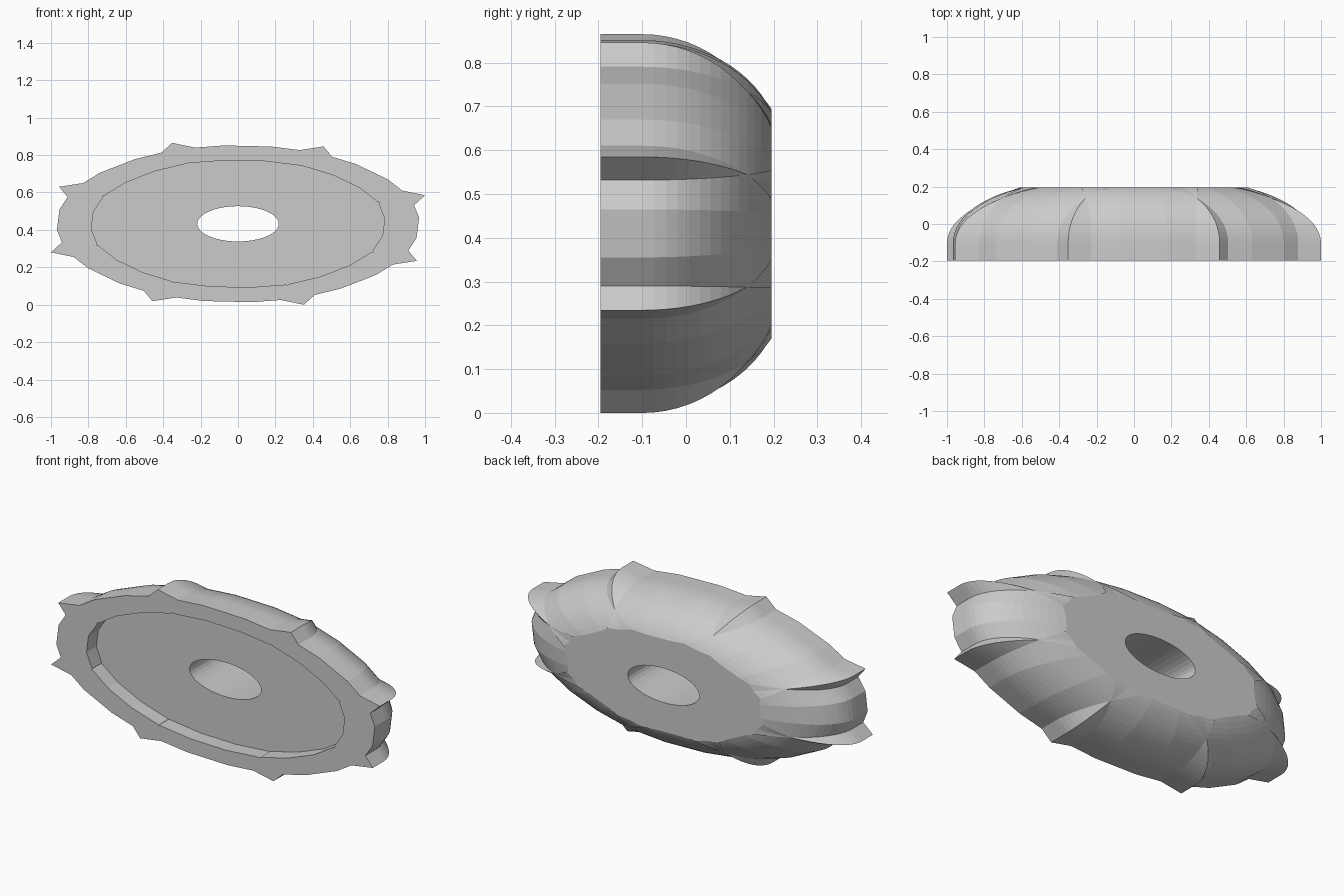
import bpy, bmesh, math
from mathutils import Vector

if "Cube" in bpy.data.objects:
    bpy.data.objects.remove(bpy.data.objects["Cube"])

TEETH, SQUASH, PHASE = 8, 0.4327, math.radians(19.4)
CENTER_Z, HALF_Y = 0.4325, 0.195
CURVE_START, MAX_INSET = -0.10, 0.375
STEPS, RECESS = 14, 0.085
ARC = (HALF_Y - CURVE_START) / 0.315     # part of a full quarter ellipse that is used


def polar(r, deg):
    a = math.radians(deg) + PHASE
    return Vector((r * math.cos(a), r * math.sin(a)))


# toothed outline, as a round gear before squashing: tip, valley, two arc points, valley
outline = []
for t in range(TEETH):
    for r, off in ((1.06, 0), (0.969, 5.7), (0.971, 15), (0.971, 30), (0.969, 39.3)):
        outline.append(polar(r, t * 45 + off))
N = len(outline)


def inset(d):
    """Move every edge of the outline inward by d (mitred corners)."""
    pts = []
    for i, p in enumerate(outline):
        e1 = (p - outline[i - 1]).normalized()
        e2 = (outline[(i + 1) % N] - p).normalized()
        n1, n2 = Vector((-e1.y, e1.x)), Vector((-e2.y, e2.x))
        pts.append(p + (n1 + n2) * (d / (1 + n1.dot(n2))))
    return pts


bm = bmesh.new()


def ring(pts, y):
    return [bm.verts.new((p.x, y, p.y * SQUASH + CENTER_Z)) for p in pts]


def bridge(a, b):
    for i in range(N):
        j = (i + 1) % N
        bm.faces.new((a[i], b[i], b[j], a[j]))


# centre hole and recessed front
hole = [polar(0.218, i * 360 / N) for i in range(N)]
floor_y = -HALF_Y + RECESS
hole_front = ring(hole, floor_y)
rings = [hole_front, ring(inset(0.183), floor_y), ring(inset(0.183), -HALF_Y),
         ring(outline, -HALF_Y)]

# straight rim, then rounded shoulder that meets the back at a sharp edge
full = 1 - math.sqrt(1 - ARC ** 2)
for k in range(STEPS + 1):
    u = math.sin(k / STEPS * math.asin(ARC))
    d = MAX_INSET * (1 - math.sqrt(1 - u * u)) / full
    rings.append(ring(inset(d), CURVE_START + 0.315 * u))
for a, b in zip(rings, rings[1:]):
    bridge(a, b)

# back cap: the valleys have crossed over by now, so put them back in order
end = inset(MAX_INSET)
cap = []
for i in range(N):
    k = i % 5
    if k == 0:
        cap.append(outline[i].normalized() * 0.605)
    elif k == 1:
        cap.append(end[i - 2])
    elif k == 4:
        cap.append(end[(i + 2) % N])
    else:
        cap.append(end[i])
hole_back = ring(hole, HALF_Y)
bridge(ring(cap, HALF_Y), hole_back)
bridge(hole_back, hole_front)

mesh = bpy.data.meshes.new("toothed_disc")
bm.to_mesh(mesh)
bm.free()
disc = bpy.data.objects.new("toothed_disc", mesh)
bpy.context.collection.objects.link(disc)
